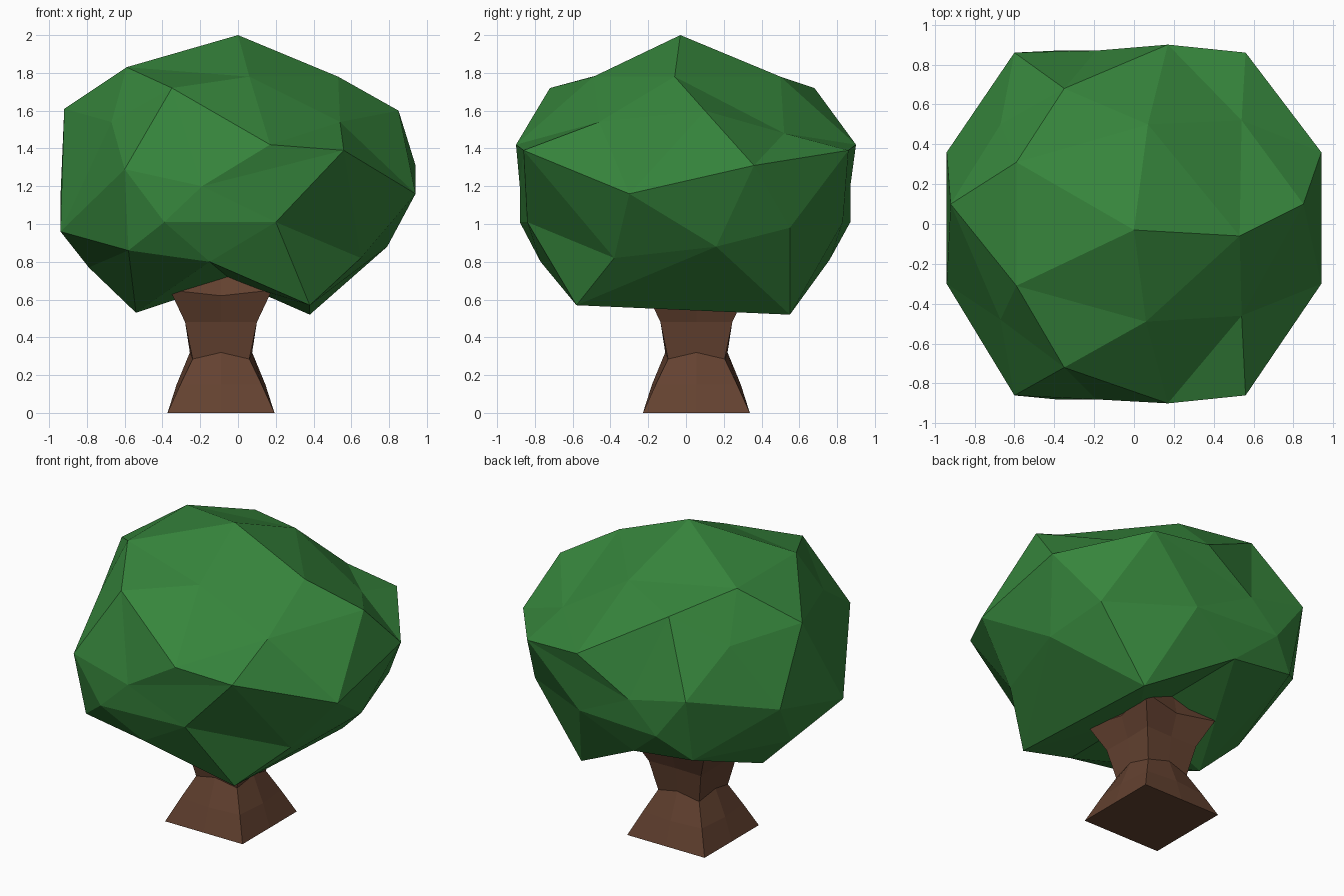
import bpy, bmesh, math

if "Cube" in bpy.data.objects:
    bpy.data.objects.remove(bpy.data.objects["Cube"])


def finish(bm, name, color):
    bmesh.ops.recalc_face_normals(bm, faces=bm.faces)
    mesh = bpy.data.meshes.new(name)
    bm.to_mesh(mesh)
    bm.free()
    mat = bpy.data.materials.new(name + "_color")
    mat.diffuse_color = color
    mat.use_nodes = True
    mat.node_tree.nodes["Principled BSDF"].inputs["Base Color"].default_value = mat.diffuse_color
    mesh.materials.append(mat)
    obj = bpy.data.objects.new(name, mesh)
    bpy.context.collection.objects.link(obj)
    return obj


# Canopy: an icosphere whose rings of vertices are pulled into a lumpy crown
# Each ring runs counter-clockwise from +x, from the top down
RINGS = [
    [(0, -.03, 2)],
    [(.53, -.06, 1.78), (.07, .5, 1.78), (-.59, .31, 1.83),
     (-.59, -.31, 1.83), (.06, -.49, 1.78)],
    [(.85, .1, 1.6), (.54, .52, 1.48), (.17, .9, 1.42), (-.35, .68, 1.72),
     (-.67, .5, 1.54), (-.92, .1, 1.61), (-.67, -.48, 1.54),
     (-.35, -.72, 1.72), (.17, -.9, 1.42), (.54, -.46, 1.54)],
    [(.94, .36, 1.31), (.56, .86, 1.39), (-.19, .87, 1.2), (-.6, .86, 1.29),
     (-.94, .36, 1.14), (-.94, -.3, .96), (-.6, -.86, 1.29),
     (-.19, -.88, 1.2), (.56, -.86, 1.39), (.94, -.3, 1.16)],
    [(.79, .16, .88), (.72, .55, .98), (.2, .83, 1.01), (-.39, .87, 1.01),
     (-.58, .76, .86), (-.79, .03, .77), (-.58, -.76, .86),
     (-.39, -.88, 1.01), (.2, -.84, 1.01), (.65, -.38, .82)],
    [(.38, .55, .52), (-.15, .76, .81), (-.54, -.03, .53),
     (-.15, -.77, .8), (.38, -.58, .57)],
    [(-.03, 0, .7)],
]
LEVELS = [1, .85, .49, 0, -.49, -.85, -1]

bm = bmesh.new()
bmesh.ops.create_icosphere(bm, subdivisions=2, radius=1)
groups = [[] for _ in LEVELS]
for v in bm.verts:
    level = min(range(7), key=lambda i: abs(v.co.z - LEVELS[i]))
    angle = round(math.degrees(math.atan2(v.co.y, v.co.x))) % 360
    groups[level].append((angle, v))
for group, ring in zip(groups, RINGS):
    group.sort(key=lambda g: g[0])
    for (_, v), co in zip(group, ring):
        v.co = co
finish(bm, "canopy", (.037, .235, .045, 1))

# Trunk: square rings with mid-side points, pinched at the waist
# Each ring: corner height, corner half width, mid height, mid half width
PROFILE = [(0, .283, 0, .283), (.15, .215, .15, .235), (.285, .15, .32, .165),
           (.48, .19, .48, .185), (.65, .27, .62, .235), (.76, .2, .8, .2)]
CX, CY = -.09, .055
SQUARE = [(1, 0), (1, 1), (0, 1), (-1, 1), (-1, 0), (-1, -1), (0, -1), (1, -1)]

bm = bmesh.new()
rings = []
for zc, c, zm, m in PROFILE:
    ring = []
    for sx, sy in SQUARE:
        w, z = (c, zc) if sx and sy else (m, zm)
        ring.append(bm.verts.new((CX + sx * w, CY + sy * w, z)))
    rings.append(ring)
for low, high in zip(rings, rings[1:]):
    for i in range(8):
        j = (i + 1) % 8
        bm.faces.new((low[i], low[j], high[j], high[i]))
bm.faces.new(rings[0][::-1])
bm.faces.new(rings[-1])
finish(bm, "trunk", (.127, .054, .03, 1))
